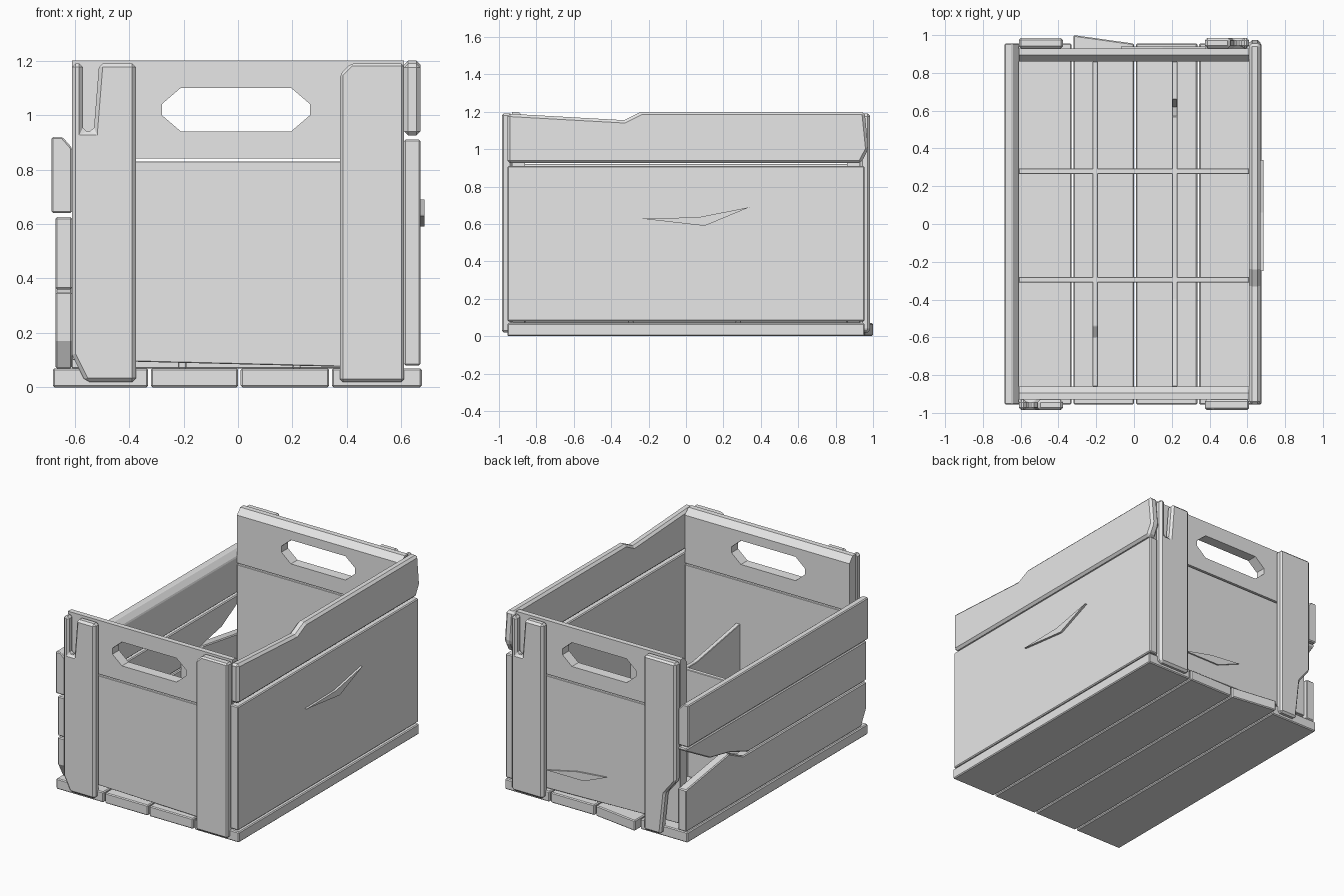
import bpy
import bmesh

old = bpy.data.objects.get("Cube")
if old:
    bpy.data.objects.remove(old, do_unlink=True)

# Main dimensions of the crate
TOP = 1.2
FLOOR = .07
INSIDE = .61
OUTSIDE = .67
PANEL_INNER = .86
PANEL_OUTER = .93
POST_OUTER = .985
LENGTH = .955
SEAM = .84
DIVIDER_TOP = .46
THIN = .003

wood = bpy.data.materials.new("plain_grey")
wood.use_nodes = True
GREY = (.8, .8, .8, 1)
wood.diffuse_color = GREY
wood.node_tree.nodes["Principled BSDF"].inputs["Base Color"].default_value = GREY


def prism(name, axis, outline, start, end, bevel=.006):
    """Extrude a flat outline along an axis, with lightly worn edges."""
    def place(point, depth):
        u, v = point
        return {"x": (depth, u, v), "y": (u, depth, v), "z": (u, v, depth)}[axis]

    bm = bmesh.new()
    near = [bm.verts.new(place(point, start)) for point in outline]
    far = [bm.verts.new(place(point, end)) for point in outline]
    bm.faces.new(near)
    bm.faces.new(reversed(far))
    for i in range(len(outline)):
        bm.faces.new((near[i - 1], near[i], far[i], far[i - 1]))
    bmesh.ops.recalc_face_normals(bm, faces=bm.faces)
    mesh = bpy.data.meshes.new(name)
    bm.to_mesh(mesh)
    bm.free()
    mesh.materials.append(wood)
    part = bpy.data.objects.new(name, mesh)
    bpy.context.collection.objects.link(part)
    if bevel:
        worn = part.modifiers.new("worn_edges", "BEVEL")
        worn.width = bevel
        worn.segments = 1
    return part


def rectangle(left, right, bottom, top):
    return [(left, bottom), (right, bottom), (right, top), (left, top)]


def clipped_rectangle(left, right, bottom, top, clip_u, clip_v):
    """Rectangle with all four corners cut off."""
    return [(left + clip_u, bottom), (right - clip_u, bottom),
            (right, bottom + clip_v), (right, top - clip_v),
            (right - clip_u, top), (left + clip_u, top),
            (left, top - clip_v), (left, bottom + clip_v)]


def cut_hole(part, outline, start, end):
    """Cut an outline through a part and throw the cutter away."""
    cutter = prism("hole_cutter", "y", outline, start, end, bevel=None)
    cutter.hide_render = True
    hole = part.modifiers.new("hole", "BOOLEAN")
    hole.operation = "DIFFERENCE"
    hole.solver = "EXACT"
    hole.object = cutter
    bpy.context.view_layer.objects.active = part
    bpy.ops.object.modifier_apply(modifier=hole.name)
    bpy.data.objects.remove(cutter, do_unlink=True)


# Floor boards, the second with a slanted broken back end
floor_edges = [-.68, -.32, .01, .345, .685]
for number, (left, right) in enumerate(zip(floor_edges, floor_edges[1:]), start=1):
    outline = rectangle(left, right - .01, -LENGTH, LENGTH)
    if number == 2:
        outline[-1] = (left, 1)
    prism(f"floor_board_{number}", "z", outline, 0, FLOOR)

# End walls: lower panel, and handle board with a chamfered top and a grip hole
grip = clipped_rectangle(-.28, .265, .94, 1.1, .07, .06)
for side, facing in (("front", -1), ("back", 1)):
    inner, outer = facing * PANEL_INNER, facing * PANEL_OUTER
    panel = rectangle(-INSIDE, INSIDE, FLOOR, SEAM - .01)
    panel[0] = (-INSIDE, .1)
    prism(side + "_panel", "y", panel, inner, outer, THIN)
    profile = [(inner, SEAM), (outer, SEAM), (outer, TOP),
               ((inner + outer) / 2, TOP), (inner, TOP - .04)]
    board = prism(side + "_handle_board", "x", profile, -INSIDE, INSIDE, bevel=None)
    cut_hole(board, grip, inner - facing, outer + facing)

# Corner posts: chipped corners, and a split running down from the top of two
POST_INNER = .375
POST_FOOT = .02
POST_TOP = TOP - .01
SPLIT_FOOT = .94
SPLIT_START = .57
SPLIT_END = .51


def split_post(name, direction, foot_clip, start, end):
    outline = [(POST_INNER, POST_FOOT), (INSIDE - foot_clip, POST_FOOT),
               (INSIDE, POST_FOOT + foot_clip * 2), (INSIDE, POST_TOP),
               (SPLIT_START, POST_TOP), (SPLIT_START, SPLIT_FOOT),
               (SPLIT_END + .02, SPLIT_FOOT), (SPLIT_END, POST_TOP),
               (POST_INNER, POST_TOP)]
    prism(name, "y", [(direction * x, z) for x, z in outline], start, end, .014)


split_post("front_right_post", -1, .05, -POST_OUTER, -PANEL_OUTER)
split_post("back_left_post", 1, .01, PANEL_OUTER, POST_OUTER)
front_left = rectangle(POST_INNER, INSIDE, POST_FOOT, POST_TOP)
front_left[-1:] = [(POST_INNER + .04, POST_TOP), (POST_INNER, POST_TOP - .04)]
prism("front_left_post", "y", front_left, -POST_OUTER, -PANEL_OUTER, .01)
back_right = rectangle(-INSIDE, -POST_INNER, POST_FOOT, POST_TOP)
back_right[:1] = [(-INSIDE, .4), (-.53, .3), (-.5, POST_FOOT)]
prism("back_right_post", "y", back_right, PANEL_OUTER, POST_OUTER, .012)

# Left wall: one large panel, a worn top board and a lifted splinter
prism("left_wall_panel", "x", rectangle(-LENGTH, LENGTH, FLOOR + .01, .91), INSIDE, OUTSIDE)
top_board = rectangle(-LENGTH, LENGTH, .925, TOP)
top_board[-1:] = [(-.24, TOP), (-.33, TOP - .045), (-LENGTH, POST_TOP)]
top_board[1:2] = [(LENGTH - .02, .925), (LENGTH + .02, 1)]
prism("left_wall_top_board", "x", top_board, INSIDE, OUTSIDE, .015)
prism("left_wall_splinter", "x", [(-.25, .63), (.1, .59), (.34, .69), (.06, .635)],
      INSIDE, OUTSIDE + .015, bevel=None)

# Right wall: chamfered top slat above two broken slats
top_slat = rectangle(-.685, -INSIDE, .64, .92)
top_slat[2:3] = [(-INSIDE, .88), (-.645, .92)]
prism("right_slat_top", "y", top_slat, -LENGTH, LENGTH)

middle_slat = rectangle(-LENGTH, LENGTH, .36, .625)
middle_slat[1:2] = [(.3, .36), (.5, .43), (.7, .47), (LENGTH, .61)]
prism("right_slat_middle", "x", middle_slat, -OUTSIDE, -INSIDE)

bottom_slat = rectangle(-LENGTH, LENGTH, FLOOR, .35)
bottom_slat[3:] = [(.5, .42), (.35, .35), (-LENGTH, .35)]
bottom_slat[:1] = [(-LENGTH, .17), (-.9, FLOOR)]
prism("right_slat_bottom", "x", bottom_slat, -OUTSIDE, -INSIDE)

# Inner dividers: two across, two lengthwise with broken top edges
for name, middle in (("front", -.295), ("back", .28)):
    prism(name + "_cross_divider", "y", rectangle(-INSIDE, INSIDE, FLOOR, DIVIDER_TOP),
          middle - .015, middle + .015, THIN)

right_divider = rectangle(-PANEL_INNER, PANEL_INNER, FLOOR, DIVIDER_TOP)
right_divider[-1:] = [(-.54, DIVIDER_TOP), (-.6, .42), (-PANEL_INNER, .42)]
prism("right_long_divider", "x", right_divider, -.22, -.19, THIN)

left_divider = rectangle(-PANEL_INNER, PANEL_INNER, FLOOR, DIVIDER_TOP)
left_divider[-1:] = [(.66, DIVIDER_TOP), (.62, .3), (.57, DIVIDER_TOP),
                     (-.4, DIVIDER_TOP), (-PANEL_INNER, .54)]
prism("left_long_divider", "x", left_divider, .2, .23, THIN)

# Lifted sliver on the back panel
prism("back_panel_sliver", "y", [(.38, .2), (.1, .2), (-.07, .27), (.15, .25)],
      PANEL_INNER, PANEL_OUTER + .01, bevel=None)
